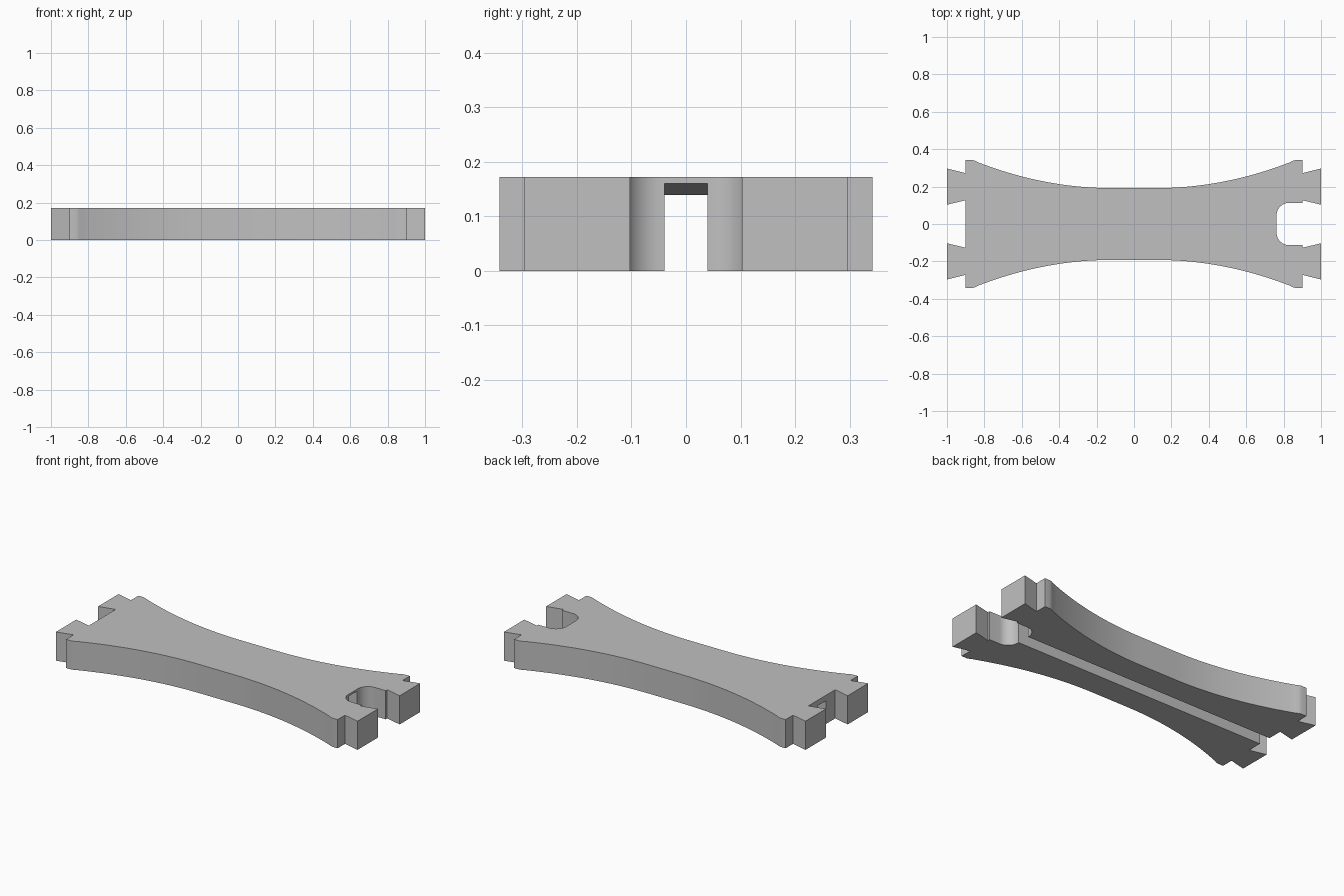
import bpy
import bmesh
from math import sin, cos, pi, radians

HEIGHT = 0.172

cube = bpy.data.objects.get("Cube")
if cube:
    bpy.data.objects.remove(cube, do_unlink=True)

grey = bpy.data.materials.new("plain grey")
grey.use_nodes = True
colour = (0.53, 0.53, 0.53, 1)
grey.diffuse_color = colour
grey.node_tree.nodes["Principled BSDF"].inputs["Base Color"].default_value = colour


def prism(name, points, offset):
    """Extrude a closed outline by an offset into a solid object."""
    bm = bmesh.new()
    face = bm.faces.new([bm.verts.new(p) for p in points])
    made = bmesh.ops.extrude_face_region(bm, geom=[face])["geom"]
    moved = [v for v in made if isinstance(v, bmesh.types.BMVert)]
    bmesh.ops.translate(bm, verts=moved, vec=offset)
    bmesh.ops.recalc_face_normals(bm, faces=bm.faces[:])
    mesh = bpy.data.meshes.new(name)
    bm.to_mesh(mesh)
    bm.free()
    mesh.materials.append(grey)
    obj = bpy.data.objects.new(name, mesh)
    bpy.context.collection.objects.link(obj)
    return obj


def waist(x):
    """Half width of the body along its concave side."""
    return 0.192 + 0.148 * (max(abs(x) - 0.12, 0) / 0.74) ** 2


# Dovetail tenon, from its inner root to the shoulder corner
tenon = [(0.9, 0.127), (1, 0.103), (1, 0.297), (0.9, 0.272), (0.9, 0.342)]
# Rounded tip where the shoulder meets the concave side
tip = [(0.865, 0.342), (0.85, 0.338), (0.835, 0.33)]
corner = tenon + tip

# Rounded slot at one end, from the centre wall outwards
slot = [(0.83 - 0.068 * cos(a), 0.045 + 0.068 * sin(a))
        for a in (i * pi / 24 for i in range(13))] + [(0.9, 0.113)]

# Back half of the outline, then its mirrored front half
side = [(x, waist(x)) for x in (0.8 - i * 0.04 for i in range(41))]
half = slot + corner + side + [(-x, y) for x, y in reversed(corner)]
outline = half + [(x, -y) for x, y in reversed(half)]
body = prism("link_body", [(x, y, 0) for x, y in outline], (0, 0, HEIGHT))

# Channel under the body, its ceiling sloping gently up towards the slot
profile = [(-1.1, -0.1), (1.1, -0.1), (1.1, 0.164), (0.76, 0.16),
           (-0.9, 0.139), (-1.1, 0.137)]
cutter = prism("channel_cutter", [(x, -0.039, z) for x, z in profile], (0, 0.078, 0))
cutter.hide_render = True

cut = body.modifiers.new("channel", "BOOLEAN")
cut.operation = "DIFFERENCE"
cut.solver = "EXACT"
cut.object = cutter
bpy.ops.object.select_all(action="DESELECT")
bpy.context.view_layer.objects.active = body
body.select_set(True)
bpy.ops.object.modifier_apply(modifier=cut.name)
bpy.data.objects.remove(cutter, do_unlink=True)

# Smooth the curved walls and keep the corners sharp
bpy.ops.object.shade_smooth_by_angle(angle=radians(25))
